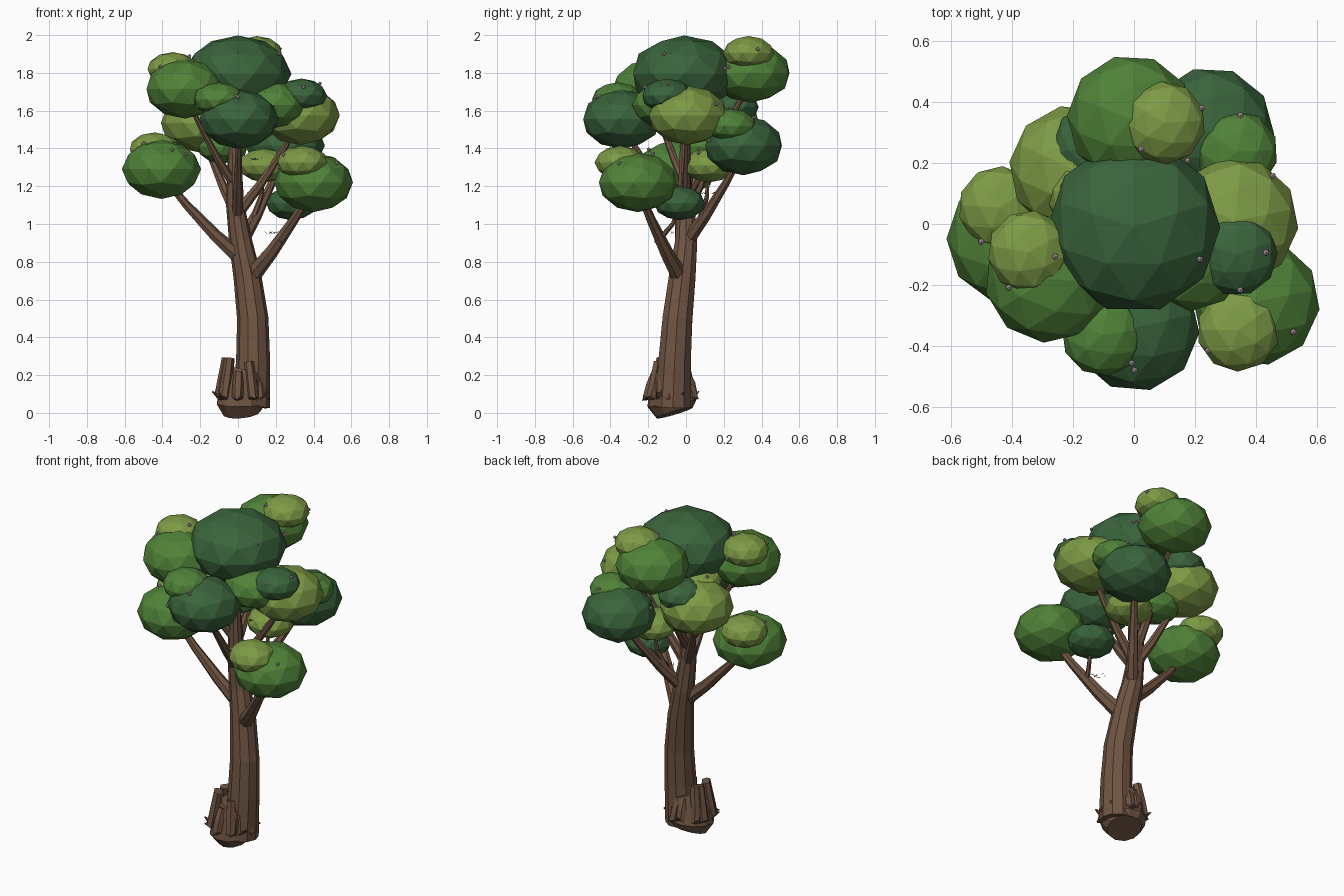
import bpy, bmesh, math, random
from mathutils import Vector, Matrix

if "Cube" in bpy.data.objects:
    bpy.data.objects.remove(bpy.data.objects["Cube"])

random.seed(4)


def material(name, rgb):
    m = bpy.data.materials.new(name)
    m.diffuse_color = (*rgb, 1)
    m.use_nodes = True
    m.node_tree.nodes["Principled BSDF"].inputs["Base Color"].default_value = m.diffuse_color
    return m


BARK = material("bark", (.16, .09, .055))
LEAF = {"d": material("leaf_dark", (.042, .127, .045)),
        "m": material("leaf_mid", (.08, .225, .04)),
        "l": material("leaf_light", (.205, .325, .06))}
PINK = material("blossom_pink", (.6, .42, .48))


def finish(bm, name, mat):
    bmesh.ops.recalc_face_normals(bm, faces=bm.faces)
    me = bpy.data.meshes.new(name)
    bm.to_mesh(me)
    bm.free()
    me.materials.append(mat)
    ob = bpy.data.objects.new(name, me)
    bpy.context.collection.objects.link(ob)


def tube(bm, pts, sides):
    """Loft a tapered tube through (x, y, z, radius) points."""
    P = [Vector(p[:3]) for p in pts]
    rings = []
    for i, p in enumerate(pts):
        t = (P[min(i + 1, len(P) - 1)] - P[max(i - 1, 0)]).normalized()
        u = Vector((0, 1, 0)) if abs(t.y) < .8 else Vector((0, 0, 1))
        a = u.cross(t).normalized()
        b = t.cross(a)
        rings.append([bm.verts.new(P[i] + p[3] * (a * math.cos(k * math.tau / sides)
                      + b * math.sin(k * math.tau / sides))) for k in range(sides)])
    for r, s in zip(rings, rings[1:]):
        for k in range(sides):
            j = (k + 1) % sides
            bm.faces.new((r[k], r[j], s[j], s[k]))
    bm.faces.new(rings[0][::-1])
    bm.faces.new(rings[-1])


# Trunk, leaning as it rises
trunk = [Vector(p) for p in [(.07, -.07, .03, .1), (.08, -.06, .28, .09), (.078, -.045, .5, .083),
                             (.05, -.02, .72, .074), (.015, 0, .9, .062), (-.015, 0, 1.1, .048),
                             (-.02, 0, 1.4, .034), (0, 0, 1.7, .02)]]
bm = bmesh.new()
tube(bm, trunk, 10)
finish(bm, "trunk", BARK)


def trunk_at(z):
    for a, b in zip(trunk, trunk[1:]):
        if a.z <= z <= b.z:
            return a.lerp(b, (z - a.z) / (b.z - a.z))


# Flared root base with pointed roots
bm = bmesh.new()
tube(bm, [(.02, -.06, 0, .1), (.015, -.075, .05, .132), (.02, -.075, .11, .12), (.05, -.07, .22, .1)], 11)
for k in range(11):
    a = k * math.tau / 11 + random.uniform(-.15, .15)
    c, s = math.cos(a), math.sin(a)
    top = .29 if c < -.2 else random.uniform(.2, .28)
    tip = random.uniform(.145, .162)
    path = [(.08, top, .026), (.105, .15, .03), (.125, .08, .03), (tip, random.uniform(.06, .12), .004)]
    tube(bm, [(.015 + d * c, -.08 + d * s, z, r) for d, z, r in path], 6)
finish(bm, "roots", BARK)

# Main clumps: x, y, z, tone, height where the branch leaves the trunk,
# then tone and compass angle of the smaller clump sitting on top
main = [(-.28, -.18, 1.715, "m", 1.2, "l", 126), (-.01, .345, 1.8, "m", 1.15, "l", -7),
        (.005, -.34, 1.555, "d", 1.03, "m", 192), (-.405, -.05, 1.29, "m", .8, "l", 109),
        (.4, -.255, 1.22, "m", .7, "l", 238), (.33, .01, 1.575, "l", 1.05, "d", -87),
        (.25, .305, 1.415, "d", .9, "m", -38), (-.2, .18, 1.535, "l", 1.05, "l", -60)]
clumps = [(0, -.01, 1.795, "d", .283, .203), (.19, -.1, 1.63, "m", .185, .125)]
clumps += [(x, y, z, tone, .136, .09) for x, y, z, tone in [
    (-.14, .25, 1.62, "d"), (.14, .12, 1.31, "l"), (.285, -.035, 1.11, "d"), (-.08, .1, 1.41, "m")]]
bm = bmesh.new()
for x, y, z, tone, start, top_tone, deg in main:
    a = math.radians(deg)
    clumps.append((x, y, z, tone, .21, .157))
    clumps.append((x + .11 * math.cos(a), y + .11 * math.sin(a), z + .105, top_tone, .136, .09))
    # Branch from trunk to clump
    p = trunk_at(start)
    path = []
    for t in (0, .35, .7, 1):
        q = p.lerp(Vector((x, y, z - .03, 0)), t)
        path.append((q.x, q.y, q.z - .1 * t * (1 - t), p.w * (.64 - .42 * t)))
    tube(bm, path, 7)
# Side shoots to the two low inner clumps
tube(bm, [(.22, -.155, .9, .016), (.27, -.07, 1, .012), (.285, -.035, 1.1, .008)], 6)
tube(bm, [(.06, .06, .98, .018), (.12, .11, 1.14, .013), (.14, .12, 1.3, .008)], 6)
finish(bm, "branches", BARK)

# Fine bare twigs
bm = bmesh.new()
for c in [(.19, -.09, .95), (.1, .1, 1.16), (.11, .04, 1.34)]:
    for k in range(6):
        p = Vector(c) + Vector((random.uniform(-.04, .04), random.uniform(-.04, .04), 0))
        q = p + Vector((random.uniform(-.03, .03), random.uniform(-.03, .03), .01))
        tube(bm, [(*p, .002), (*q, .001)], 3)
finish(bm, "twigs", BARK)

# Foliage
for i, (x, y, z, tone, r, h) in enumerate(clumps):
    bm = bmesh.new()
    bmesh.ops.create_icosphere(bm, subdivisions=2, radius=1)
    bm.transform(Matrix.Translation((x, y, z)) @ Matrix.Diagonal((r, r, h, 1))
                 @ Matrix.Rotation(random.uniform(0, math.tau), 4, "Z"))
    finish(bm, f"foliage_{i + 1}", LEAF[tone])

# Blossoms scattered over the upper sides of the clumps
bm = bmesh.new()
for x, y, z, _, r, h in clumps:
    for k in range(2):
        a, e = random.uniform(0, math.tau), random.uniform(.1, .9)
        pos = (x + r * math.cos(a) * math.cos(e), y + r * math.sin(a) * math.cos(e), z + h * math.sin(e))
        bmesh.ops.create_icosphere(bm, subdivisions=1, radius=.011, matrix=Matrix.Translation(pos))
finish(bm, "blossoms", PINK)
